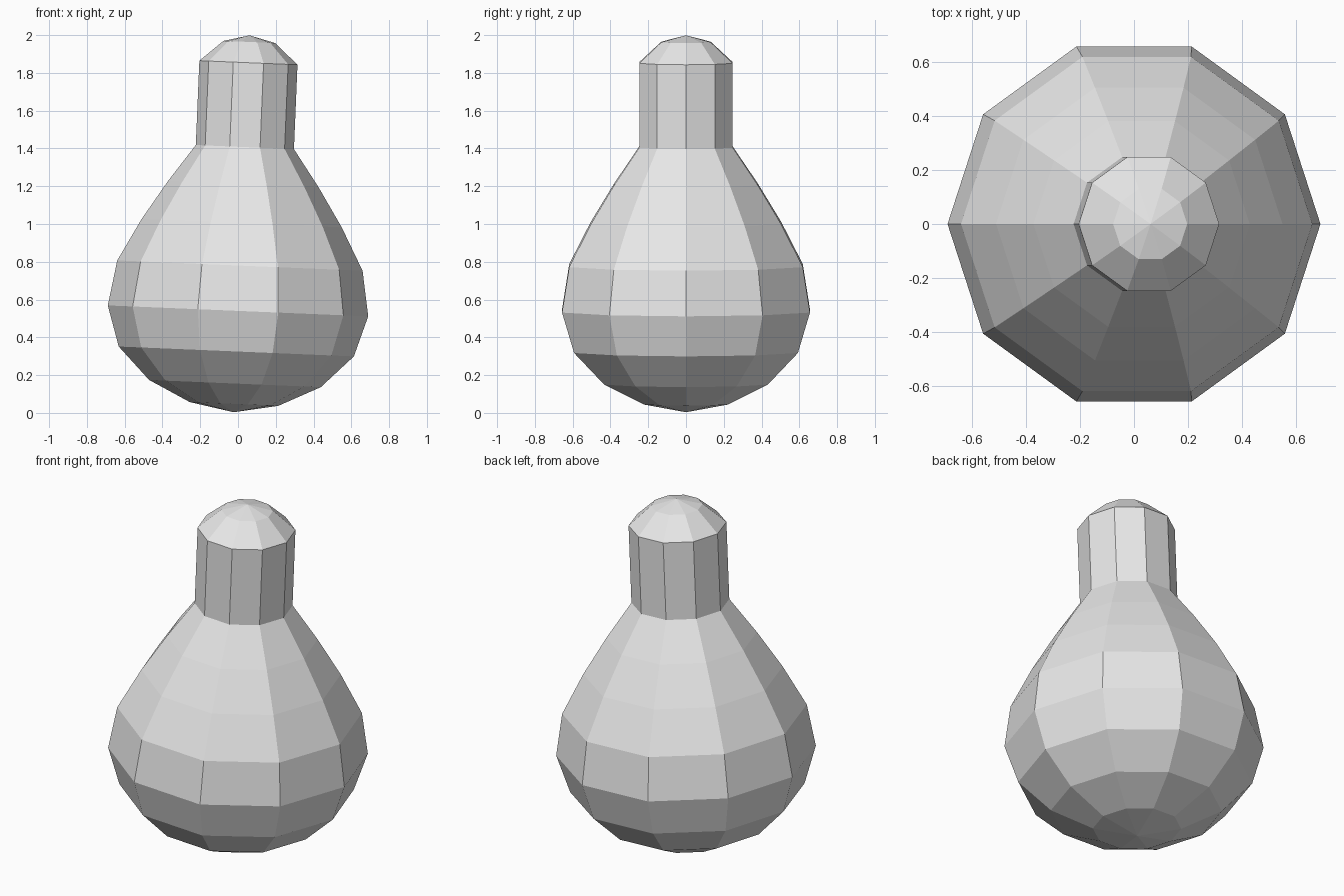
import bpy
import bmesh
import math
from mathutils import Matrix

old = bpy.data.objects.get("Cube")
if old:
    bpy.data.objects.remove(old, do_unlink=True)

SIDES = 10
TILT = 0.042  # slight lean towards +x

grey = bpy.data.materials.new("light_grey")
grey.use_nodes = True
grey.diffuse_color = (0.8, 0.8, 0.8, 1)
grey.node_tree.nodes["Principled BSDF"].inputs["Base Color"].default_value = (0.8, 0.8, 0.8, 1)

# Radius and height up the axis: round belly, shoulder, neck, domed cap
PROFILE = [
    (0, 0.003), (0.235, 0.047), (0.455, 0.155), (0.623, 0.325), (0.69, 0.54),
    (0.65, 0.78), (0.53, 1.005), (0.4, 1.21), (0.26, 1.408),
    (0.26, 1.855), (0.137, 1.965), (0, 2.0),
]


def lathe(name, profile, sides):
    """Spin a closed profile into a flat-faced solid."""
    bm = bmesh.new()
    rings = []
    for r, z in profile:
        count = sides if r else 1
        rings.append([bm.verts.new((r * math.cos(math.tau * i / sides),
                                    r * math.sin(math.tau * i / sides), z))
                      for i in range(count)])
    for low, high in zip(rings, rings[1:]):
        for i in range(sides):
            j = i + 1
            corners = [low[i % len(low)], low[j % len(low)],
                       high[j % len(high)], high[i % len(high)]]
            bm.faces.new(list(dict.fromkeys(corners)))
    bmesh.ops.recalc_face_normals(bm, faces=bm.faces)
    mesh = bpy.data.meshes.new(name)
    bm.to_mesh(mesh)
    bm.free()
    mesh.materials.append(grey)
    obj = bpy.data.objects.new(name, mesh)
    bpy.context.collection.objects.link(obj)
    return obj


# Flask body, leaning about the centre of its widest ring
flask = lathe("flask_body", PROFILE, SIDES)
pivot = Matrix.Translation((0, 0, 0.54))
flask.data.transform(pivot @ Matrix.Rotation(TILT, 4, "Y") @ pivot.inverted())
